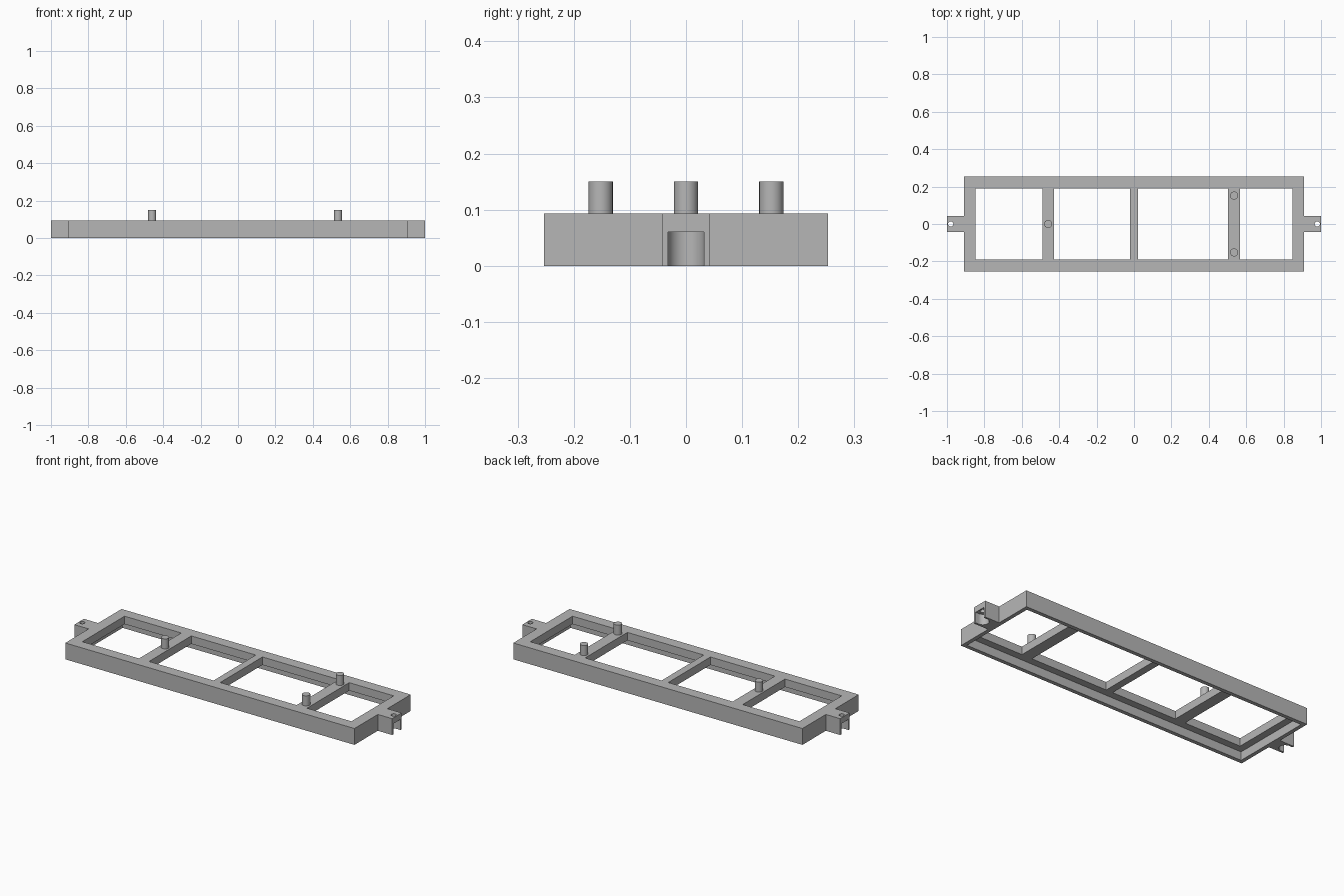
import bpy

cube = bpy.data.objects.get("Cube")
if cube:
    bpy.data.objects.remove(cube, do_unlink=True)

HEIGHT = 0.093
PLATE_Z = 0.048      # underside of the top plate
WALL = 0.022
HALF_X, HALF_Y = 0.91, 0.253

grey = bpy.data.materials.new("plain grey")
grey.use_nodes = True
COLOUR = (0.47, 0.47, 0.47, 1)
grey.diffuse_color = COLOUR
grey.node_tree.nodes["Principled BSDF"].inputs["Base Color"].default_value = COLOUR


def box(name, x0, x1, y0, y1, z0, z1):
    bpy.ops.mesh.primitive_cube_add(
        size=1, location=((x0 + x1) / 2, (y0 + y1) / 2, (z0 + z1) / 2))
    ob = bpy.context.object
    ob.name = name
    ob.scale = (x1 - x0, y1 - y0, z1 - z0)
    bpy.ops.object.transform_apply(location=True, rotation=False, scale=True)
    ob.data.materials.append(grey)
    return ob


def cylinder(name, x, y, radius, z0, z1, sides=48):
    bpy.ops.mesh.primitive_cylinder_add(
        vertices=sides, radius=radius, depth=z1 - z0, location=(x, y, (z0 + z1) / 2))
    ob = bpy.context.object
    ob.name = name
    ob.data.materials.append(grey)
    return ob


def cut(target, cutters):
    for cutter in cutters:
        mod = target.modifiers.new("cut", 'BOOLEAN')
        mod.operation = 'DIFFERENCE'
        mod.solver = 'EXACT'
        mod.object = cutter
        bpy.context.view_layer.objects.active = target
        bpy.ops.object.modifier_apply(modifier=mod.name)
        bpy.data.objects.remove(cutter, do_unlink=True)


def smooth(ob):
    bpy.ops.object.select_all(action='DESELECT')
    ob.select_set(True)
    bpy.context.view_layer.objects.active = ob
    bpy.ops.object.shade_smooth_by_angle()


# Frame: outer walls and a top plate, hollow underneath, with four windows
frame = box("frame", -HALF_X, HALF_X, -HALF_Y, HALF_Y, 0, HEIGHT)
cavity = box("cavity", -HALF_X + WALL, HALF_X - WALL,
             -HALF_Y + WALL, HALF_Y - WALL, -0.05, PLATE_Z)
windows = [box("window", x0, x1, -0.19, 0.19, -0.1, 0.2)
           for x0, x1 in ((-0.847, -0.49), (-0.427, -0.021),
                          (0.021, 0.502), (0.567, 0.847))]
cut(frame, [cavity] + windows)

# End tabs: a screw hole above a round-ended slot that opens at the tip
for side, name in ((1, "left_tab"), (-1, "right_tab")):
    inner, outer = sorted((side * HALF_X, side * 1.0))
    tab = box(name, inner, outer, -0.043, 0.043, 0, HEIGHT)
    centre = side * 0.98
    s0, s1 = sorted((centre, side * 1.1))
    cut(tab, [cylinder("slot_end", centre, 0, 0.032, -0.05, 0.06),
              box("slot", s0, s1, -0.032, 0.032, -0.05, 0.06),
              cylinder("screw_hole", centre, 0, 0.014, 0.03, 0.2, 32)])
    smooth(tab)

# Locating pegs on the cross bars
for name, x, y in (("single_peg", -0.459, 0),
                   ("front_peg", 0.535, -0.152),
                   ("back_peg", 0.535, 0.152)):
    smooth(cylinder(name, x, y, 0.0215, HEIGHT - 0.01, 0.15))
